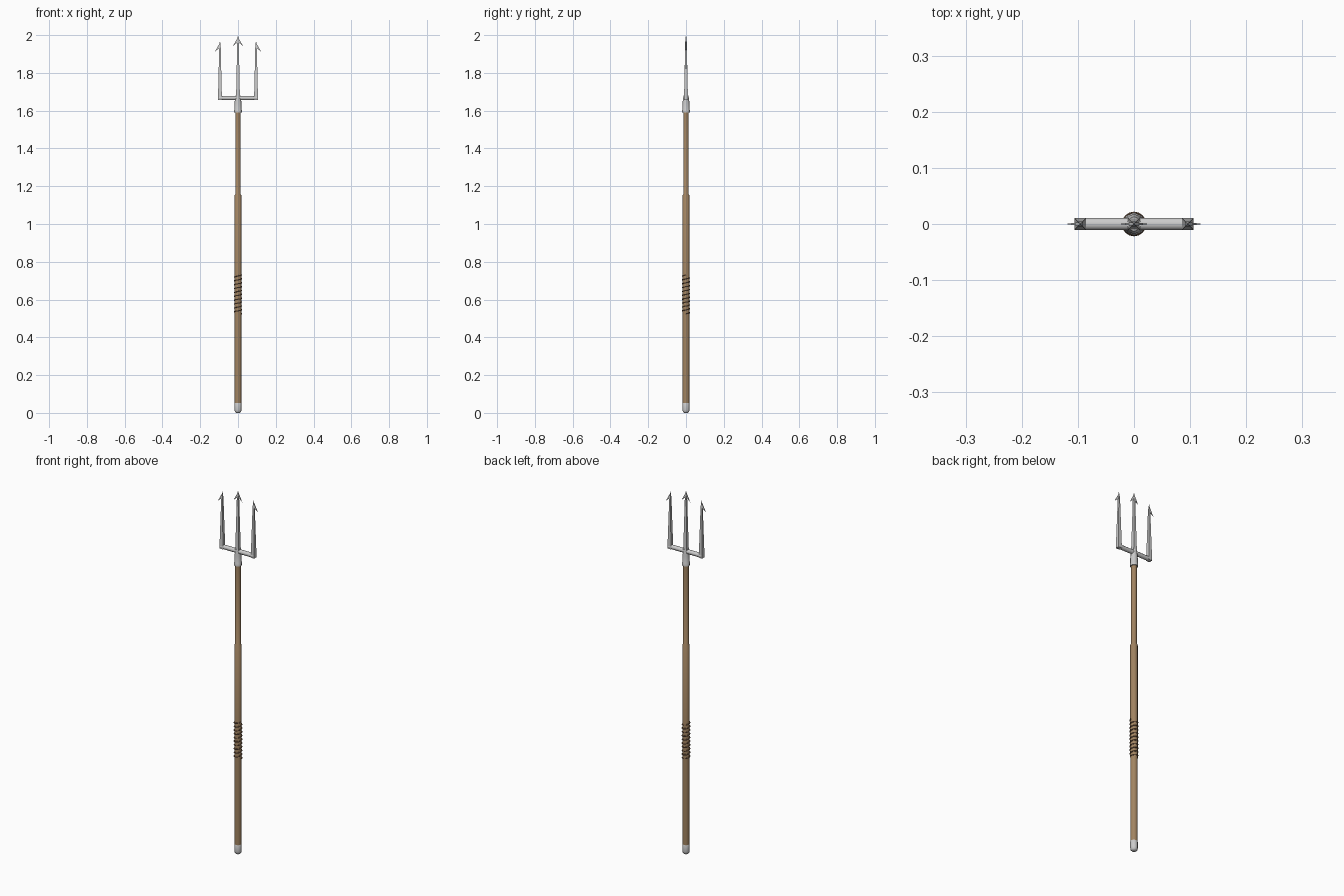
import bpy, bmesh, math
from mathutils import Vector

if "Cube" in bpy.data.objects:
    bpy.data.objects.remove(bpy.data.objects["Cube"])


def material(name, color):
    m = bpy.data.materials.new(name)
    m.diffuse_color = color
    m.use_nodes = True
    m.node_tree.nodes["Principled BSDF"].inputs["Base Color"].default_value = m.diffuse_color
    return m


wood = material("wood", (0.36, 0.23, 0.12, 1))
cord = material("cord", (0.16, 0.09, 0.05, 1))


def make(name, bm, mat=None, smooth=True):
    bmesh.ops.recalc_face_normals(bm, faces=bm.faces)
    me = bpy.data.meshes.new(name)
    bm.to_mesh(me)
    bm.free()
    ob = bpy.data.objects.new(name, me)
    bpy.context.collection.objects.link(ob)
    if mat:
        me.materials.append(mat)
    if smooth:
        bpy.ops.object.select_all(action='DESELECT')
        ob.select_set(True)
        bpy.context.view_layer.objects.active = ob
        bpy.ops.object.shade_smooth_by_angle(angle=math.radians(50))
    return ob


def loft(bm, rings):
    """Skin closed rings of points, capping both ends."""
    loops = [[bm.verts.new(p) for p in r] for r in rings]
    n = len(loops[0])
    for a, b in zip(loops, loops[1:]):
        for i in range(n):
            j = (i + 1) % n
            bm.faces.new((a[i], a[j], b[j], b[i]))
    bm.faces.new(loops[0][::-1])
    bm.faces.new(loops[-1])


def lathe(name, profile, sides, mat=None):
    bm = bmesh.new()
    angles = [2 * math.pi * i / sides for i in range(sides)]
    loft(bm, [[(r * math.cos(a), r * math.sin(a), z) for a in angles]
              for r, z in profile])
    return make(name, bm, mat)


# Pole: thick lower length stepping to a thinner neck
lathe("shaft", [(0.018, 0.04), (0.0185, 0.6), (0.0185, 1.15), (0.0145, 1.157),
                (0.0145, 1.6)], 12, wood)
lathe("butt_cap", [(0.011, 0.0), (0.0165, 0.006), (0.0185, 0.016),
                   (0.0185, 0.052), (0.017, 0.055)], 12)
lathe("head_socket", [(0.0205, 1.59), (0.0205, 1.603), (0.019, 1.607),
                      (0.018, 1.645), (0.013, 1.68)], 8)

# Cord spiral around the grip
bm = bmesh.new()
turns, steps, thick = 10, 16, 0.0035
rings = []
for k in range(turns * steps + 1):
    a = 2 * math.pi * k / steps
    out = Vector((math.cos(a), math.sin(a), 0))
    c = out * 0.0185 + Vector((0, 0, 0.525 + 0.205 * k / (turns * steps)))
    rings.append([c + out * thick * math.cos(t) + Vector((0, 0, thick * math.sin(t)))
                  for t in [i * math.pi / 3 for i in range(6)]])
loft(bm, rings)
make("grip_cord", bm, cord)

# Crossbar
bm = bmesh.new()
loft(bm, [[(x, 0.012 * math.cos(t), 1.667 + 0.012 * math.sin(t))
           for t in [math.pi * (i + 0.5) / 4 for i in range(8)]]
          for x in (-0.101, 0.101)])
make("crossbar", bm)


# Prongs: square tapered spikes with flat barbs
def prong(name, x, base, tip, barb_sides):
    bm = bmesh.new()
    rings = [(0.0105, base), (0.0095, 1.70), (0.005, tip - 0.08),
             (0.0042, tip - 0.035), (0.0005, tip)]
    loft(bm, [[(x + sx * h, sy * h, z) for sx, sy in
               ((-1, -1), (1, -1), (1, 1), (-1, 1))] for h, z in rings])
    for s in barb_sides:
        root = [(0.001, 0.003, -0.012), (0.001, -0.003, -0.012),
                (0.003, -0.003, -0.038), (0.003, 0.003, -0.038)]
        pts = [bm.verts.new((x + s * px, py, tip + pz)) for px, py, pz in root]
        end = bm.verts.new((x + s * 0.027, 0, tip - 0.058))
        bm.faces.new(pts)
        for i in range(4):
            bm.faces.new((pts[i], pts[(i + 1) % 4], end))
    make(name, bm, smooth=False)


prong("center_prong", 0, 1.66, 2.0, (-1, 1))
for side, label in ((-1, "left"), (1, "right")):
    prong(label + "_prong", side * 0.0955, 1.657, 1.97, (side,))
